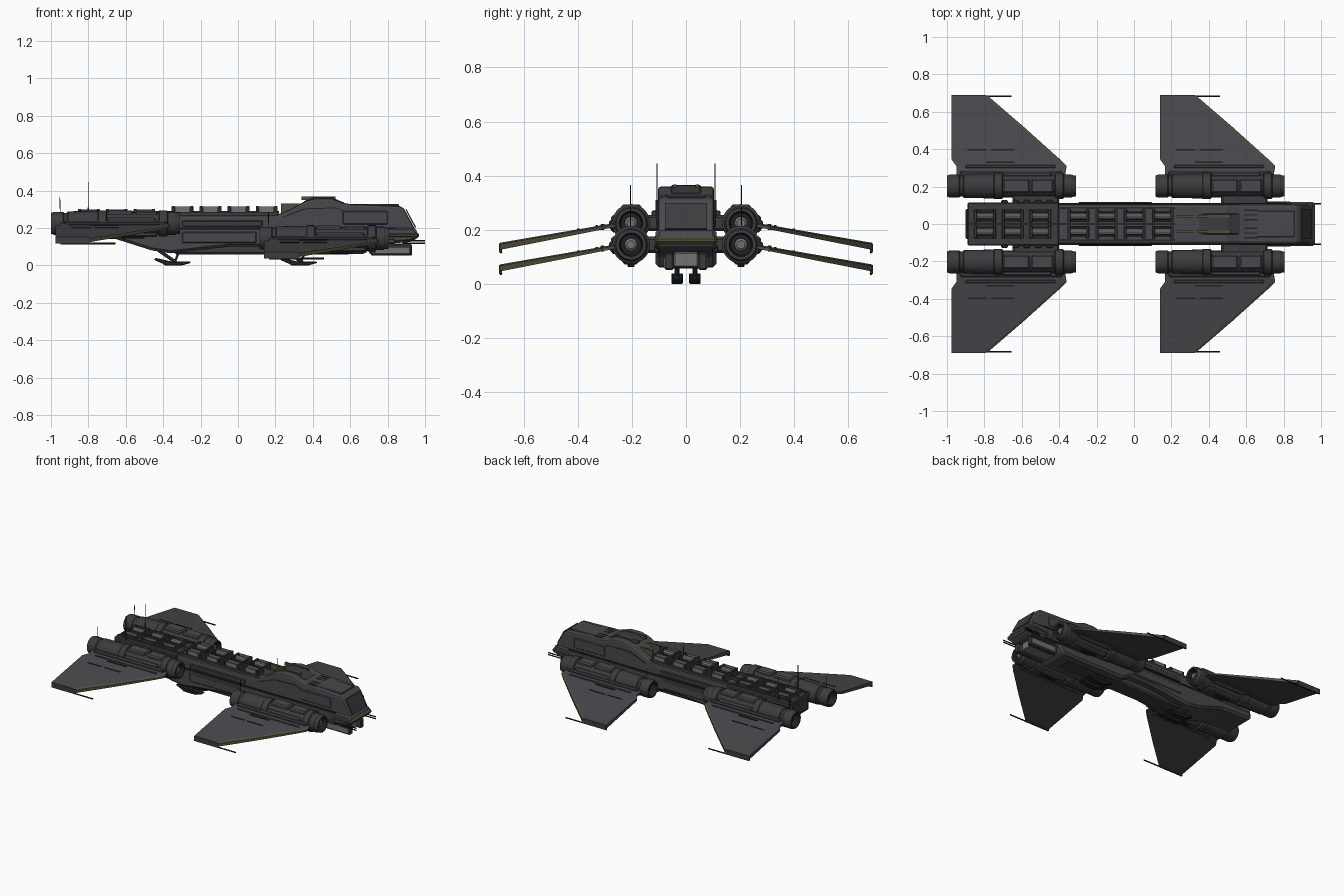
import bpy, bmesh, math
from mathutils import Vector, Matrix


def mat(name, r, g, b):
    m = bpy.data.materials.new(name)
    m.diffuse_color = (r, g, b, 1)
    return m


HULL = mat("hull grey", 0.066, 0.064, 0.072)
DARK = mat("dark grey", 0.045, 0.045, 0.049)
BLACK = mat("near black", 0.015, 0.015, 0.017)
OLIVE = mat("olive trim", 0.085, 0.076, 0.045)
LIGHT = mat("light grey", 0.17, 0.17, 0.175)


def finish(name, bm, *mats, bevel=0, segs=1, smooth=False):
    bmesh.ops.recalc_face_normals(bm, faces=bm.faces)
    me = bpy.data.meshes.new(name)
    bm.to_mesh(me)
    bm.free()
    for m in mats:
        me.materials.append(m)
    ob = bpy.data.objects.new(name, me)
    bpy.context.collection.objects.link(ob)
    if smooth:
        bpy.ops.object.select_all(action='DESELECT')
        ob.select_set(True)
        bpy.context.view_layer.objects.active = ob
        bpy.ops.object.shade_smooth_by_angle(angle=math.radians(35))
    if bevel:
        b = ob.modifiers.new("bevel", 'BEVEL')
        b.width, b.segments, b.limit_method = bevel, segs, 'ANGLE'
    return ob


def box(name, x0, x1, y0, y1, z0, z1, m, bevel=0):
    bm = bmesh.new()
    bmesh.ops.create_cube(bm, size=1)
    for v in bm.verts:
        v.co = ((x0 + x1) / 2 + v.co.x * (x1 - x0), (y0 + y1) / 2 + v.co.y * (y1 - y0),
                (z0 + z1) / 2 + v.co.z * (z1 - z0))
    return finish(name, bm, m, bevel=bevel)


def prism(name, pts, y0, y1, m, bevel=0, segs=1):
    """Side profile (x, z) extruded from y0 to y1."""
    bm = bmesh.new()
    a = [bm.verts.new((x, y0, z)) for x, z in pts]
    b = [bm.verts.new((x, y1, z)) for x, z in pts]
    bm.faces.new(a)
    bm.faces.new(b)
    for i in range(len(pts)):
        j = (i + 1) % len(pts)
        bm.faces.new((a[i], a[j], b[j], b[i]))
    return finish(name, bm, m, bevel=bevel, segs=segs)


def lathe(name, prof, y, z, m, n=28):
    """(x, r) profile turned about an axis along x; r = 0 ends close it."""
    bm = bmesh.new()
    vs = [bm.verts.new((x, y + r, z)) for x, r in prof]
    es = [bm.edges.new((vs[i], vs[i + 1])) for i in range(len(vs) - 1)]
    bmesh.ops.spin(bm, geom=vs + es, cent=(0, y, z), axis=(1, 0, 0), angle=2 * math.pi, steps=n)
    bmesh.ops.remove_doubles(bm, verts=bm.verts, dist=1e-5)
    return finish(name, bm, m, smooth=True)


def rod(name, p, q, r, m, n=8):
    p, q = Vector(p), Vector(q)
    d = q - p
    bm = bmesh.new()
    mtx = Matrix.Translation((p + q) / 2) @ d.to_track_quat('Z', 'Y').to_matrix().to_4x4()
    bmesh.ops.create_cone(bm, cap_ends=True, segments=n, radius1=r, radius2=r, depth=d.length, matrix=mtx)
    return finish(name, bm, m)


# ---- fuselage
prism("lower_hull", [(-0.89, 0.15), (-0.89, 0.205), (0.94, 0.205), (0.962, 0.18), (0.962, 0.145), (0.92, 0.125),
                     (0.72, 0.11), (0.68, 0.06), (0.18, 0.06), (0.12, 0.10), (-0.05, 0.10), (-0.36, 0.065),
                     (-0.46, 0.08), (-0.65, 0.14)], -0.112, 0.112, HULL, 0.014)
prism("upper_hull", [(-0.89, 0.19), (-0.89, 0.255), (-0.87, 0.268), (0.20, 0.268), (0.27, 0.295), (0.36, 0.345),
                     (0.42, 0.36), (0.50, 0.358), (0.56, 0.335), (0.60, 0.328), (0.87, 0.318), (0.89, 0.30),
                     (0.948, 0.19)], -0.104, 0.104, HULL, 0.022, 2)
box("nose_band", 0.80, 0.968, -0.117, 0.117, 0.145, 0.178, OLIVE, 0.012)
prism("windscreen", [(0.896, 0.298), (0.901, 0.300), (0.952, 0.205), (0.946, 0.20)], -0.078, 0.078, DARK)
prism("hump_cap", [(0.35, 0.343), (0.41, 0.366), (0.50, 0.364), (0.57, 0.335), (0.50, 0.33)], -0.055, 0.055, DARK, 0.004)
box("nose_roof_plate", 0.62, 0.86, -0.07, 0.07, 0.315, 0.328, HULL, 0.004)
box("belly_keel", -0.34, 0.60, -0.06, 0.06, 0.058, 0.11, DARK, 0.01)
box("tail_plate", -0.90, -0.88, -0.08, 0.08, 0.17, 0.25, DARK, 0.005)
box("tail_deck", -0.89, -0.40, -0.115, 0.115, 0.245, 0.278, DARK, 0.006)
for s in (-1, 1):
    def sbox(name, x0, x1, y0, y1, z0, z1, m, bevel=0):
        return box(name, x0, x1, min(s * y0, s * y1), max(s * y0, s * y1), z0, z1, m, bevel)
    # hull side panels, grooves and trim
    sbox("side_groove", -0.40, 0.84, 0.10, 0.1125, 0.196, 0.202, BLACK)
    sbox("side_panel_long", -0.30, 0.13, 0.10, 0.110, 0.208, 0.24, DARK, 0.004)
    sbox("side_panel_low", -0.30, 0.10, 0.10, 0.117, 0.12, 0.18, HULL, 0.006)
    sbox("side_panel_nose", 0.56, 0.80, 0.10, 0.109, 0.22, 0.29, HULL, 0.004)
    sbox("cheek_panel", 0.60, 0.84, 0.10, 0.119, 0.115, 0.142, DARK, 0.004)
    prism("hump_side_groove", [(0.24, 0.255), (0.36, 0.30), (0.52, 0.305), (0.58, 0.285), (0.58, 0.289),
                               (0.52, 0.31), (0.355, 0.305), (0.24, 0.26)], s * 0.10, s * 0.1055, BLACK)
    sbox("deck_rail", -0.88, 0.22, 0.079, 0.088, 0.265, 0.286, DARK)
    sbox("hump_olive_strip", 0.23, 0.33, 0.035, 0.048, 0.27, 0.33, OLIVE)
    sbox("hump_top_strip", 0.34, 0.52, 0.035, 0.048, 0.35, 0.3675, OLIVE)
    for i in range(3):
        sbox("roof_slot", 0.585, 0.66, 0.02 + i * 0.025, 0.027 + i * 0.025, 0.32, 0.3295, BLACK)
    for i in range(5):
        x = -0.71 + i * 0.06
        sbox("deck_knob", x, x + 0.035, 0.105, 0.128, 0.235, 0.272, DARK, 0.005)
    # cargo rows on the spine: pale drums held by dark frames
    for i in range(7):
        x = -0.855 + i * 0.148 if i < 3 else -0.355 + (i - 3) * 0.15
        top = 0.303 if i < 3 else 0.318
        m = DARK if i < 3 else LIGHT
        for k in (0, 0.10):
            sbox("cargo_frame", x + k, x + k + 0.016, 0.008, 0.078, 0.265, top, DARK, 0.003)
        sbox("cargo_tray", x + 0.01, x + 0.106, 0.012, 0.074, 0.265, 0.28, BLACK)
        sbox("cargo_side", x + 0.018, x + 0.098, 0.070, 0.079, 0.268, top - 0.004, m)
        rod("cargo_drum", (x + 0.012, s * 0.042, top - 0.022), (x + 0.104, s * 0.042, top - 0.022), 0.018, LIGHT, 10)
    # landing skids
    for x in (-0.45, 0.225):
        prism("landing_foot", [(x, 0.03), (x + 0.05, 0.008), (x + 0.06, 0), (x + 0.15, 0), (x + 0.20, 0.014),
                               (x + 0.19, 0.022), (x + 0.09, 0.022), (x + 0.01, 0.04)],
              s * 0.012, s * 0.054, BLACK, 0.003)
        rod("landing_strut", (x + 0.02, s * 0.033, 0.085), (x + 0.12, s * 0.033, 0.015), 0.009, DARK)
        rod("landing_brace", (x + 0.14, s * 0.033, 0.085), (x + 0.11, s * 0.033, 0.015), 0.006, DARK)
    # chin bay and nose guns
    sbox("chin_arm", 0.71, 0.93, 0.045, 0.08, 0.052, 0.115, DARK, 0.006)
    sbox("chin_arm_panel", 0.73, 0.92, 0.07, 0.083, 0.06, 0.10, LIGHT, 0.003)
    for z in (0.118, 0.132):
        rod("nose_gun", (0.88, s * 0.107, z), (1.0, s * 0.107, z), 0.004, BLACK)
    rod("tail_antenna", (-0.80, s * 0.107, 0.26), (-0.80, s * 0.107, 0.445), 0.0022, BLACK, 6)
    rod("tail_antenna_base", (-0.80, s * 0.107, 0.26), (-0.80, s * 0.107, 0.31), 0.005, DARK, 6)
box("chin_core", 0.70, 0.90, -0.045, 0.045, 0.062, 0.118, LIGHT, 0.005)
box("spine_rail", -0.88, 0.22, -0.006, 0.006, 0.265, 0.29, DARK)


# ---- engine and wing sets: rear pair high, front pair low
def wing(name, s, X, Z):
    # (y, trailing x, leading x, top z, thickness)
    st = [(0.25, -0.95, -0.37, 0.228, 0.016), (0.31, -0.95, -0.36, 0.217, 0.016),
          (0.345, -0.975, -0.395, 0.211, 0.017), (0.52, -0.975, -0.59, 0.181, 0.022),
          (0.688, -0.975, -0.785, 0.152, 0.026)]
    bm = bmesh.new()
    rings = []
    for y, a, b, z, t in st:
        rings.append([bm.verts.new((x + X, s * y, h + Z)) for x, h in
                      ((a, z), (b - 0.018, z), (b, z - 0.005), (b, z - t), (a, z - t))])
    for r, q in zip(rings, rings[1:]):
        for i in range(5):
            j = (i + 1) % 5
            f = bm.faces.new((r[i], r[j], q[j], q[i]))
            f.material_index = 1 if i in (1, 2) else 0
    bm.faces.new(rings[0])
    bm.faces.new(rings[-1]).material_index = 1
    finish(name, bm, HULL, OLIVE)


for label, X, Z in (("rear", 0, 0), ("front", 1.115, -0.08)):
    for s in (-1, 1):
        zc, yc = 0.225 + Z, s * 0.203

        def part(name, x0, x1, y0, y1, z0, z1, m, bevel=0):
            box(label + name, x0 + X, x1 + X, min(s * y0, s * y1), max(s * y0, s * y1), z0 + Z, z1 + Z, m, bevel)

        wing(label + "_wing", s, X, Z)
        lathe(label + "_engine", [(x + X, r) for x, r in (
            (-0.955, 0), (-0.955, 0.04), (-1.0, 0.048), (-1.0, 0.056), (-0.985, 0.061), (-0.935, 0.061),
            (-0.93, 0.056), (-0.915, 0.056), (-0.91, 0.064), (-0.75, 0.066), (-0.745, 0.070), (-0.705, 0.070),
            (-0.70, 0.060), (-0.425, 0.060), (-0.42, 0.070), (-0.38, 0.070), (-0.375, 0.062), (-0.335, 0.062),
            (-0.33, 0.058), (-0.31, 0.056), (-0.31, 0.044), (-0.35, 0.038), (-0.35, 0))], yc, zc, DARK)
        lathe(label + "_intake_liner", [(x + X, r) for x, r in ((-0.349, 0), (-0.349, 0.038), (-0.312, 0.043))],
              yc, zc, BLACK)
        lathe(label + "_intake_hub", [(x + X, r) for x, r in ((-0.35, 0.024), (-0.33, 0.024), (-0.322, 0.015),
                                                              (-0.322, 0))], yc, zc, LIGHT, 16)
        lathe(label + "_exhaust_disc", [(x + X, r) for x, r in ((-0.957, 0), (-0.957, 0.037), (-0.998, 0.047))],
              yc, zc, BLACK)
        # nacelle blocks, pylon to hull and wing mount
        part("_nacelle_top_block", -0.70, -0.56, 0.165, 0.24, 0.26, 0.294, HULL, 0.008)
        part("_nacelle_front_block", -0.55, -0.43, 0.165, 0.24, 0.26, 0.290, HULL, 0.008)
        part("_nacelle_bottom_block", -0.69, -0.43, 0.175, 0.235, 0.152, 0.19, DARK, 0.008)
        part("_engine_keel", -0.62, -0.50, 0.19, 0.216, 0.143, 0.16, BLACK, 0.003)
        part("_hull_pylon", -0.65, -0.40, 0.09, 0.16, 0.195, 0.255, DARK, 0.01)
        part("_wing_mount", -0.93, -0.385, 0.245, 0.285, 0.20, 0.238, DARK, 0.008)
        part("_mount_clamp", -0.70, -0.44, 0.25, 0.277, 0.19, 0.255, HULL, 0.008)
        # raised root strip and slots that follow the wing slope
        for y, x0, x1, h in ((0.33, -0.79, -0.64, 0.0035), (0.398, -0.89, -0.785, 0.002), (0.398, -0.765, -0.64, 0.002)):
            zt = 0.228 - (y - 0.25) * 0.176
            part("_wing_slot", x0, x1, y - 0.004, y + 0.004, zt - 0.008, zt + h, BLACK)
        part("_root_strip", -0.90, -0.42, 0.30, 0.316, 0.20, 0.222, DARK, 0.003)
        # wing tip fin, gun and engine antenna
        part("_tip_fin", -0.975, -0.79, 0.680, 0.690, 0.116, 0.150, DARK)
        rod(label + "_tip_gun", (-0.95 + X, s * 0.683, 0.117 + Z), (-0.655 + X, s * 0.683, 0.117 + Z), 0.0045, BLACK)
        rod(label + "_engine_antenna", (-0.95 + X, s * 0.205, 0.28 + Z), (-0.953 + X, s * 0.205, 0.365 + Z),
            0.0022, BLACK, 6)
